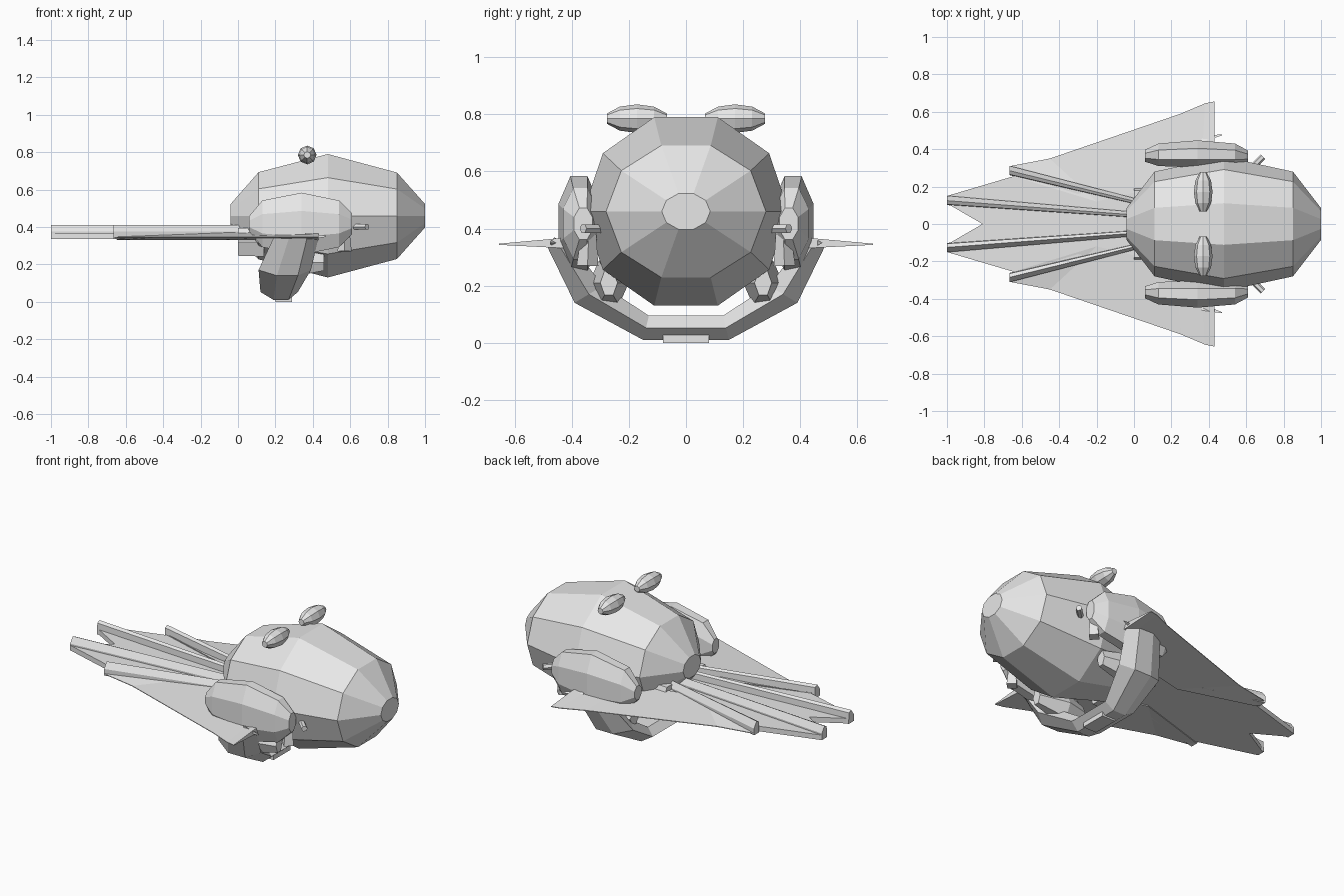
import bpy, bmesh, math
from mathutils import Vector, Matrix

if "Cube" in bpy.data.objects:
    bpy.data.objects.remove(bpy.data.objects["Cube"])

grey = bpy.data.materials.new("light grey")
grey.diffuse_color = (0.8, 0.8, 0.8, 1)
grey.use_nodes = True
grey.node_tree.nodes["Principled BSDF"].inputs["Base Color"].default_value = grey.diffuse_color


def finish(name, bm):
    bmesh.ops.remove_doubles(bm, verts=bm.verts, dist=1e-5)
    bmesh.ops.recalc_face_normals(bm, faces=bm.faces)
    me = bpy.data.meshes.new(name)
    bm.to_mesh(me)
    bm.free()
    me.materials.append(grey)
    ob = bpy.data.objects.new(name, me)
    bpy.context.collection.objects.link(ob)
    return ob


def loft(name, rings):
    """Skin a list of equal-length closed rings and cap both ends."""
    bm = bmesh.new()
    vs = [[bm.verts.new(p) for p in r] for r in rings]
    n = len(rings[0])
    for a, b in zip(vs, vs[1:]):
        for i in range(n):
            j = (i + 1) % n
            bm.faces.new((a[i], a[j], b[j], b[i]))
    bm.faces.new(vs[0])
    bm.faces.new(vs[-1])
    return finish(name, bm)


def ring_x(x, cy, cz, ry, rz, n, start=0.0):
    """Elliptical ring facing along x."""
    return [(x, cy + ry * math.cos(start + math.tau * i / n),
             cz + rz * math.sin(start + math.tau * i / n)) for i in range(n)]


def bar(name, a, b, wa, wb, sides=5):
    """Tapered bar between two points; widths are radii."""
    a, b = Vector(a), Vector(b)
    q = (b - a).to_track_quat('Z', 'Y')
    def ring(c, w):
        return [c + q @ Vector((w * math.cos(math.tau * i / sides),
                                w * math.sin(math.tau * i / sides), 0))
                for i in range(sides)]
    return loft(name, [ring(a, wa), ring(b, wb)])


def strip(name, outer, inner, s):
    """Wedge-shaped sheet: outer edge sharp, inner edge thick."""
    rings = []
    for (xo, yo), (xi, yi) in zip(outer, inner):
        rings.append([(xo, s * yo, 0.347), (xo, s * yo, 0.343),
                      (xi, s * yi, 0.33), (xi, s * yi, 0.37)])
    return loft(name, rings)


# Faceted body
loft("body", [ring_x(x, 0, 0.46, ry, rz, 10) for x, ry, rz in
              ((-0.04, 0.085, 0.065), (0.11, 0.28, 0.245), (0.48, 0.36, 0.347),
               (0.85, 0.28, 0.243), (1.0, 0.085, 0.066))])

for s, side in ((-1, "right"), (1, "left")):
    # Side pods
    loft(side + "_pod", [ring_x(x, s * cy, 0.417, ry, rz, 8, math.pi / 8) for x, cy, ry, rz in
                         ((0.06, 0.365, 0.035, 0.045), (0.13, 0.37, 0.065, 0.135),
                          (0.34, 0.375, 0.078, 0.18), (0.54, 0.37, 0.065, 0.135),
                          (0.61, 0.36, 0.035, 0.06))])

    # Eyes on top
    rings = []
    for t, r in ((-0.105, 0.018), (-0.06, 0.042), (0, 0.05), (0.06, 0.042), (0.105, 0.018)):
        rings.append([(0.37 + r * math.cos(math.tau * i / 8),
                       s * (0.172 + t), 0.785 + r * math.sin(math.tau * i / 8)) for i in range(8)])
    loft(side + "_eye", rings)

    # Small cheek pegs and struts
    bar(side + "_peg", (0.60, s * 0.27, 0.40), (0.69, s * 0.36, 0.40), 0.017, 0.017, 6)
    bar(side + "_strut", (0.57, s * 0.34, 0.39), (0.57, s * 0.345, 0.27), 0.025, 0.038, 4)

    # Side wing
    strip(side + "_wing",
          [(0.43, 0.655), (0.38, 0.645), (0.25, 0.59), (-0.45, 0.35), (-0.66, 0.31)],
          [(0.43, 0.40), (0.36, 0.30), (0.22, 0.22), (-0.20, 0.12), (-0.645, 0.255)], s)
    bar(side + "_wing_spur", (0.36, s * 0.45, 0.35), (0.47, s * 0.475, 0.35), 0.022, 0.004, 3)

    # Tail web
    bm = bmesh.new()
    web = [(-0.645, 0.255), (-1, 0.15), (-1, 0.11), (-0.81, 0), (0.1, 0), (0.1, 0.2), (-0.2, 0.12 + 0.03)]
    top = [bm.verts.new((x, s * y, 0.365)) for x, y in web]
    low = [bm.verts.new((x, s * y, 0.335)) for x, y in web]
    bm.faces.new(top)
    bm.faces.new(low)
    for i in range(len(web)):
        j = (i + 1) % len(web)
        bm.faces.new((top[i], top[j], low[j], low[i]))
    finish(side + "_tail_web", bm)

    # Raised tail ribs
    for k, (ya, xb, yb) in enumerate(((0.045, -1.0, 0.125), (0.11, -0.665, 0.285))):
        prof = ((-0.024, 0.335), (0.024, 0.335), (0.026, 0.375), (0.0, 0.41), (-0.02, 0.40))
        loft("%s_tail_rib_%d" % (side, k + 1),
             [[(x, s * (y + w * d), z) for d, z in prof]
              for x, y, w in ((0.05, ya, 0.6), (xb, yb, 1.0))])

    # Rear root block under the body
    loft(side + "_root_block", [ring_x(x, s * 0.15, 0.32, 0.06, r, 6)
                                for x, r in ((0.0, 0.085), (0.14, 0.09))])

    # Belly lumps between body and cradle
    loft(side + "_belly_lump", [ring_x(x, s * 0.27, 0.21, ry, rz, 6) for x, ry, rz in
                                ((0.15, 0.04, 0.05), (0.28, 0.07, 0.09), (0.46, 0.03, 0.05))])

# Cradle arc under the belly: outer point, inner point, x centre, half width
half = [((0.49, 0.345), (0.40, 0.34), 0.31, 0.12),
        ((0.39, 0.14), (0.29, 0.20), 0.25, 0.14),
        ((0.15, 0.01), (0.13, 0.095), 0.22, 0.10)]
arc = [(s * o[0], o[1], s * i[0], i[1], c, w)
       for s, seq in ((1, half), (-1, half[::-1])) for o, i, c, w in seq]
rings = []
for oy, oz, iy, iz, c, w in arc:
    my, mz = (oy + iy) / 2, (oz + iz) / 2
    rings.append([(c - w * 0.3, oy, oz), (c + w * 0.5, oy, oz), (c + w, my, mz),
                  (c + w * 0.5, iy, iz), (c - w * 0.6, iy, iz), (c - w, my, mz)])
loft("belly_cradle", rings)

# Small foot pad
loft("foot_pad", [[(x, y, z) for x, y in ((0.2, -0.08), (0.29, -0.08), (0.29, 0.08), (0.2, 0.08))]
                  for z in (0.0, 0.06)])
